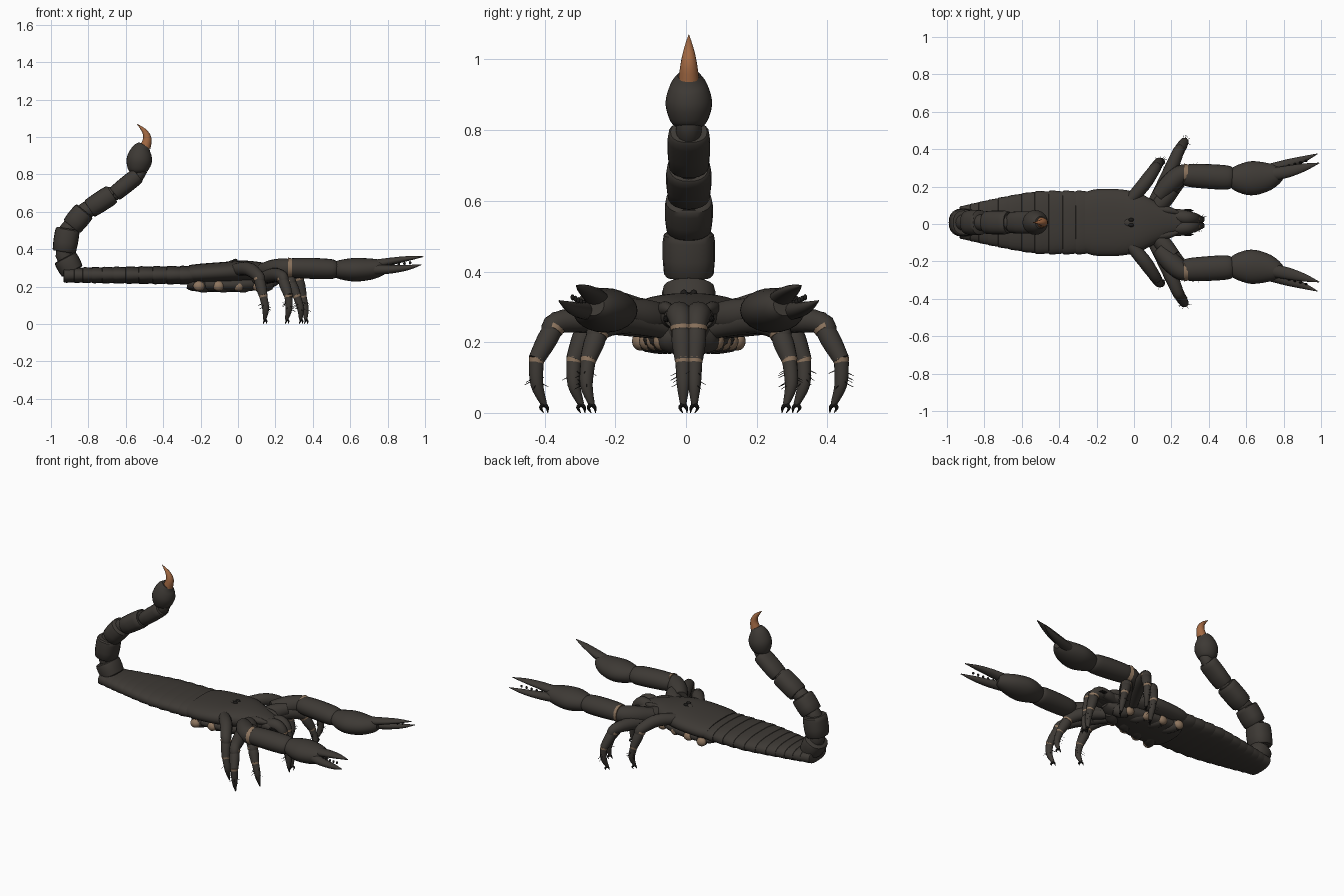
import bpy, bmesh, math, random
from mathutils import Vector

random.seed(4)
if "Cube" in bpy.data.objects:
    bpy.data.objects.remove(bpy.data.objects["Cube"], do_unlink=True)

MIDLINE = 0.008


def make_material(name, rgb):
    mat = bpy.data.materials.new(name)
    mat.use_nodes = True
    colour = (*rgb, 1)
    mat.diffuse_color = colour
    mat.node_tree.nodes["Principled BSDF"].inputs["Base Color"].default_value = colour
    return mat


shell = make_material("dark shell", (0.047, 0.041, 0.035))
joint = make_material("tan joint", (0.27, 0.18, 0.115))
amber = make_material("amber sting", (0.36, 0.14, 0.055))
black = make_material("black tips", (0.012, 0.011, 0.01))


def smooth_path(rows, steps):
    """Catmull-Rom interpolation of rows (x, y, z, width, height)."""
    if steps < 2:
        return rows
    out = []
    for i in range(len(rows) - 1):
        a, b = rows[max(i - 1, 0)], rows[i]
        c, d = rows[i + 1], rows[min(i + 2, len(rows) - 1)]
        for k in range(steps):
            t = k / steps
            out.append([q + t * (r - p) / 2 + t * t * (p - 2.5 * q + 2 * r - s / 2)
                        + t ** 3 * (1.5 * (q - r) + (s - p) / 2)
                        for p, q, r, s in zip(a, b, c, d)])
    out.append(rows[-1])
    return out


def tube(name, rows, mat=shell, steps=4, sides=16, square=1.0, flip=1):
    """Loft elliptical sections along a path; flip=-1 mirrors across the midline."""
    rows = smooth_path(rows, steps)
    pts = [Vector(r[:3]) for r in rows]
    bm = bmesh.new()
    rings = []
    for i, r in enumerate(rows):
        tangent = (pts[min(i + 1, len(pts) - 1)] - pts[max(i - 1, 0)]).normalized()
        side = Vector((0, 1, 0))
        side = (side - tangent * side.dot(tangent)).normalized()
        up = tangent.cross(side)
        ring = []
        for k in range(sides):
            a = math.tau * k / sides
            c, s = math.cos(a), math.sin(a)
            c = math.copysign(abs(c) ** square, c)
            s = math.copysign(abs(s) ** square, s)
            p = pts[i] + side * c * max(r[3], 0.0008) + up * s * max(r[4], 0.0008)
            ring.append(bm.verts.new((p.x, p.y * flip + MIDLINE, p.z)))
        rings.append(ring)
    for a, b in zip(rings, rings[1:]):
        for k in range(sides):
            n = (k + 1) % sides
            bm.faces.new((a[k], a[n], b[n], b[k]))
    bm.faces.new(rings[0])
    bm.faces.new(rings[-1])
    bmesh.ops.recalc_face_normals(bm, faces=bm.faces)
    mesh = bpy.data.meshes.new(name)
    bm.to_mesh(mesh)
    bm.free()
    mesh.materials.append(mat)
    obj = bpy.data.objects.new(name, mesh)
    bpy.context.collection.objects.link(obj)
    bpy.ops.object.select_all(action="DESELECT")
    obj.select_set(True)
    bpy.context.view_layer.objects.active = obj
    bpy.ops.object.shade_smooth_by_angle(angle=math.radians(40))
    return obj


def rod(name, points, radii, **options):
    return tube(name, [(*p, r, r) for p, r in zip(points, radii)], **options)


def ball(name, centre, size, **options):
    rows = [(centre[0] - size[0] * math.cos(a), centre[1], centre[2],
             size[1] * math.sin(a), size[2] * math.sin(a))
            for a in [math.pi * i / 10 for i in range(11)]]
    return tube(name, rows, steps=1, **options)


# Carapace
tube("carapace", [(-.26, 0, .265, .162, .05), (-.2, 0, .268, .178, .054),
                  (-.07, 0, .276, .177, .056), (.03, 0, .282, .155, .057),
                  (.12, 0, .28, .11, .05), (.2, 0, .275, .072, .038),
                  (.27, 0, .272, .045, .025)], sides=28, square=.85)

# Overlapping abdomen plates, narrowing to the rear
edges = [-.25, -.31, -.38, -.455, -.53, -.6, -.665, -.725, -.78, -.83, -.875, -.93]
for i, (front, back) in enumerate(zip(edges, edges[1:])):
    def width(x):
        return .172 - .24 * max(0, -x - .5) ** 1.25
    w, w2 = width(front), width(back)
    h = .051 - .001 * i
    tube(f"abdomen_plate_{i + 1}",
         [(front + .02, 0, .261, w * .93, h * .88), (front, 0, .261, w * .965, h * .93),
          (back + .012, 0, .261, w2, h), (back, 0, .261, w2 * .98, h * .96),
          (back - .004, 0, .261, w2 * .88, h * .85)], steps=1, sides=28, square=.8)

# Tail: barrel segments with a thinner core between them
tail = [((-.885, .28), (-.925, .355), .076, .066), ((-.93, .385), (-.91, .51), .074, .066),
        ((-.89, .52), (-.82, .605), .068, .06), ((-.795, .615), (-.672, .695), .064, .055),
        ((-.66, .695), (-.535, .795), .06, .045)]
for i, (a, b, w, h) in enumerate(tail):
    rows = []
    for t, s in ((0, .86), (.06, .95), (.4, 1), (.8, 1), (.95, .96), (1, .86)):
        rows.append((a[0] + t * (b[0] - a[0]), 0, a[1] + t * (b[1] - a[1]), w * s, h * s))
    tube(f"tail_segment_{i + 1}", rows, steps=1, sides=20, square=.85)
core = [p for a, b, w, h in tail for p in (a, b)] + [(-.525, .83)]
rod("tail_core", [(x, 0, z) for x, z in core], [.044] * 8 + [.036] * 3, steps=2)
tube("sting_bulb", [(-.537, 0, .805, .03, .03), (-.536, 0, .825, .052, .054),
                    (-.528, 0, .875, .066, .068), (-.516, 0, .925, .054, .055),
                    (-.5, 0, .955, .032, .032)], sides=24)
rod("sting", [(-.496, 0, .945), (-.485, 0, .99), (-.5, 0, 1.03), (-.54, 0, 1.07)],
    [.029, .023, .014, .001], mat=amber)

# Underside plate
tube("sternum", [(-.27, 0, .215, .08, .025), (-.22, 0, .21, .13, .036),
                 (0, 0, .21, .12, .038), (.16, 0, .225, .06, .035),
                 (.22, 0, .24, .03, .02)], sides=20, square=.8)

# Leg paths: hip, thigh, knee, shin joint, ankle, foot
legs = {
    "rear": [(-.045, .09, .285), (.05, .2, .295), (.11, .285, .255),
             (.135, .325, .15), (.148, .325, .08), (.142, .305, .025)],
    "third": [(.1, .1, .24), (.19, .27, .262), (.235, .375, .255),
              (.27, .432, .15), (.272, .43, .08), (.26, .41, .025)],
    "second": [(.13, .07, .24), (.22, .19, .26), (.275, .255, .235),
               (.315, .285, .15), (.335, .29, .08), (.335, .275, .025)],
    "front": [(.2, .035, .265), (.275, .027, .278), (.318, .022, .255),
              (.345, .017, .15), (.36, .016, .08), (.362, .016, .025)],
}
for side, flip in (("left", 1), ("right", -1)):
    for n, (place, path) in enumerate(legs.items()):
        label = f"{side}_{place}"
        hip, thigh, knee, shin, ankle, foot = [Vector(p) for p in path]
        rod(label + "_thigh", [hip, thigh, knee, knee.lerp(shin, .3)],
            [.03, .037, .031, .026], flip=flip)
        rod(label + "_shin", [knee.lerp(shin, .18), knee.lerp(shin, .5), shin],
            [.028, .029, .023], flip=flip)
        rod(label + "_knee_joint", [knee.lerp(shin, .1), knee.lerp(shin, .2)],
            [.032, .0305], mat=joint, steps=1, flip=flip)
        rod(label + "_shin_joint", [shin.lerp(knee, .04), shin.lerp(ankle, .12)],
            [.0235, .021], mat=joint, steps=1, flip=flip)
        rod(label + "_foot", [shin.lerp(ankle, .08), ankle, foot],
            [.021, .018, .009], flip=flip)
        for k in (-1, 1):
            rod(f"{label}_foot_claw_{k}",
                [foot, foot + Vector((.004 + .006 * k, .009 * k, -.01)),
                 foot + Vector((.008 * k, .006 * k - .005, -.025))],
                [.007, .005, .001], mat=black, sides=8, flip=flip)
        for k in range(8):
            start = shin.lerp(ankle, .3 + k * .09)
            angle = random.uniform(0, math.tau)
            tip = start + Vector((.036 * math.cos(angle), .036 * math.sin(angle), -.018))
            rod(f"{label}_bristle_{k}", [start, tip], [.002, .0005],
                mat=black, steps=1, sides=4, flip=flip)
        # Rounded hip blocks below the body
        x = -.21 + n * .105
        y = .125 - .02 * n
        rod(label + "_hip", [(x + .07, .015, .212), (x + .03, y * .6, .208), (x, y, .205)],
            [.03, .041, .032], flip=flip)
        ball(label + "_hip_joint", (x, y + .012, .203), (.03, .024, .027),
             mat=joint, flip=flip)

    # Pincer arms
    rod(side + "_arm_base", [(.1, .05, .265), (.16, .12, .275), (.21, .18, .285)],
        [.035, .046, .04], flip=flip)
    rod(side + "_upper_arm", [(.13, .14, .285), (.19, .205, .292), (.25, .255, .298),
                              (.3, .262, .3)], [.04, .053, .052, .044], flip=flip)
    rod(side + "_elbow_joint", [(.268, .26, .3), (.29, .26, .3)], [.055, .05],
        mat=joint, steps=1, flip=flip)
    tube(side + "_forearm", [(.272, .255, .3, .045, .042), (.29, .252, .3, .06, .052),
                             (.4, .246, .297, .066, .056), (.5, .24, .293, .064, .053),
                             (.53, .238, .292, .05, .04)], flip=flip, sides=20)
    tube(side + "_hand", [(.505, .237, .292, .035, .035), (.54, .236, .291, .066, .05),
                          (.62, .236, .29, .091, .063), (.7, .244, .293, .08, .058),
                          (.76, .258, .3, .055, .045), (.79, .268, .305, .03, .03)],
         flip=flip, sides=24)
    tube(side + "_upper_finger", [(.73, .255, .318, .034, .026), (.82, .272, .335, .032, .02),
                                  (.91, .295, .35, .021, .013), (.99, .318, .36, .002, .002)],
         flip=flip)
    tube(side + "_lower_finger", [(.73, .285, .29, .03, .028), (.82, .312, .292, .026, .022),
                                  (.91, .34, .302, .016, .014), (.98, .367, .317, .002, .002)],
         flip=flip)
    for k in range(5):
        ball(f"{side}_finger_tooth_{k}", (.8 + k * .03, .297 + k * .008, .311 + k * .004),
             (.007, .006, .009), mat=black, sides=8, flip=flip)

    # Mouth pincers, with spikes and eyes beside them
    tube(side + "_mouth_pincer", [(.17, .035, .265, .025, .03), (.23, .043, .268, .029, .03),
                                  (.275, .045, .265, .022, .022)], flip=flip)
    for k in (-1, 1):
        rod(f"{side}_mouth_fang_{k}", [(.26, .045 + .013 * k, .268),
                                      (.295, .045 + .02 * k, .265), (.32, .05 + .012 * k, .258)],
            [.011, .008, .001], mat=black, sides=8, flip=flip)
    rod(side + "_brow_spike", [(.13, .07, .29), (.2, .062, .295), (.26, .04, .285)],
        [.026, .018, .002], flip=flip)
    ball(side + "_eye", (-.015, .014, .338), (.014, .01, .011), mat=black, flip=flip)
    for k in range(3):
        ball(f"{side}_side_eye_{k}", (.15 + k * .018, .078 - k * .008, .305 - k * .003),
             (.007, .007, .007), mat=black, sides=8, flip=flip)

# Raised mound carrying the eyes
ball("eye_mound", (-.02, 0, .328), (.035, .024, .014))
